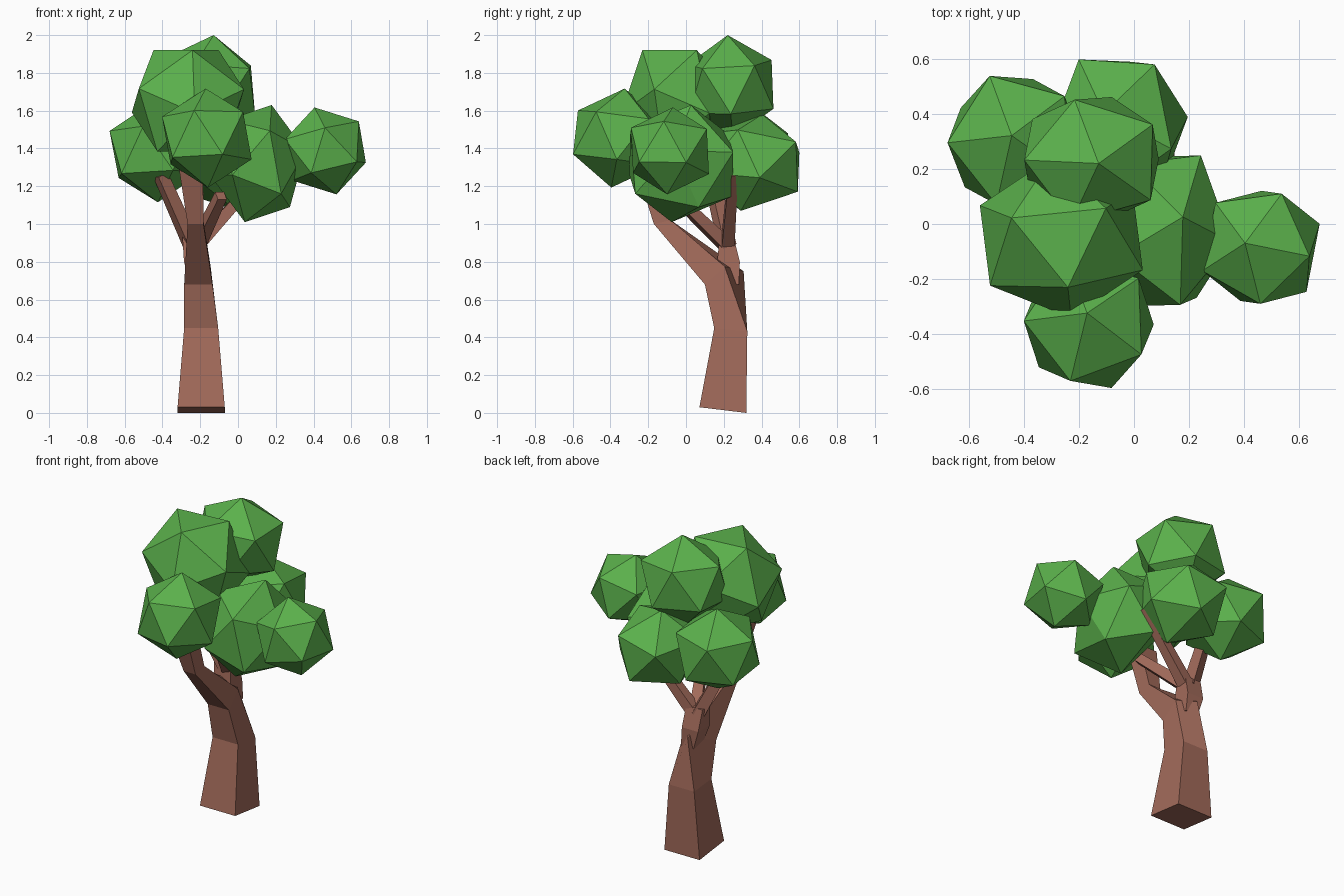
import bpy
import bmesh
from mathutils import Vector, Matrix, Euler

cube = bpy.data.objects.get("Cube")
if cube:
    bpy.data.objects.remove(cube, do_unlink=True)


def make_material(name, rgb):
    mat = bpy.data.materials.new(name)
    mat.use_nodes = True
    color = (*rgb, 1.0)
    mat.diffuse_color = color
    mat.node_tree.nodes["Principled BSDF"].inputs["Base Color"].default_value = color
    return mat


bark = make_material("bark brown", (0.36, 0.145, 0.103))
leaf = make_material("leaf green", (0.105, 0.44, 0.072))


def finish(name, bm, mat):
    bmesh.ops.recalc_face_normals(bm, faces=bm.faces)
    mesh = bpy.data.meshes.new(name)
    bm.to_mesh(mesh)
    bm.free()
    mesh.materials.append(mat)
    obj = bpy.data.objects.new(name, mesh)
    bpy.context.collection.objects.link(obj)
    return obj


def ring(centre, w, d, rot=Matrix.Identity(3)):
    """Rectangle of four corners: front right, front left, back left, back right."""
    corners = [(-w, -d), (w, -d), (w, d), (-w, d)]
    return [Vector(centre) + rot @ Vector((x, y, 0)) for x, y in corners]


def limb(name, rings):
    """Four-sided limb skinned through rings of four corners."""
    bm = bmesh.new()
    loops = [[bm.verts.new(co) for co in corners] for corners in rings]
    for low, high in zip(loops, loops[1:]):
        for i in range(4):
            j = (i + 1) % 4
            bm.faces.new((low[i], low[j], high[j], high[i]))
    bm.faces.new(loops[0][::-1])
    bm.faces.new(loops[-1])
    return finish(name, bm, bark)


def pitch(angle):
    return Euler((angle, 0, 0)).to_matrix()


def branch(name, start, end, w0, w1):
    aim = (Vector(end) - Vector(start)).to_track_quat('Z', 'Y').to_matrix()
    return limb(name, [ring(start, w0, w0, aim), ring(end, w1, w1, aim)])


def foliage(name, centre, half, pole, neighbour):
    """Icosahedron turned to a pole and a neighbouring corner, fitted to its half extents."""
    z = Vector(pole).normalized()
    x = Vector(neighbour)
    x = (x - z * x.dot(z)).normalized()
    turn = Matrix((x, z.cross(x), z)).transposed()
    bm = bmesh.new()
    bmesh.ops.create_icosphere(bm, subdivisions=1, radius=1, matrix=turn.to_4x4())
    reach = [max(abs(v.co[k]) for v in bm.verts) for k in range(3)]
    for v in bm.verts:
        v.co = [centre[k] + v.co[k] * half[k] / reach[k] for k in range(3)]
    return finish(name, bm, leaf)


# Leaning trunk, narrowed at the back of the fork, running on into the front bough
fork = [(-0.285, 0.1, 0.68), (-0.135, 0.1, 0.68), (-0.145, 0.205, 0.775), (-0.225, 0.305, 0.75)]
limb("trunk", [
    ring((-0.195, 0.195, 0.015), 0.125, 0.125, pitch(-0.12)),
    ring((-0.195, 0.237, 0.44), 0.09, 0.088, pitch(-0.1)),
    fork,
    ring((-0.225, -0.125, 1.01), 0.042, 0.046, pitch(0.22)),
    ring((-0.25, -0.22, 1.32), 0.065, 0.05, pitch(0.2)),
])

# Rear stub and the branches that fan out of it
limb("rear_stub", [
    ring((-0.205, 0.235, 0.68), 0.045, 0.045),
    ring((-0.228, 0.225, 0.8), 0.058, 0.06),
    ring((-0.236, 0.215, 0.93), 0.058, 0.037),
])
branch("left_branch", (-0.22, 0.22, 0.88), (0.13, 0.25, 1.27), 0.034, 0.024)
branch("right_branch", (-0.24, 0.22, 0.88), (-0.41, 0.13, 1.26), 0.036, 0.03)
branch("front_branch", (-0.22, 0.22, 0.88), (-0.09, -0.06, 1.15), 0.034, 0.026)

# Leaf clumps
foliage("left_clump", (0.463, -0.085, 1.387), (0.214, 0.206, 0.23),
        (-0.058, 0.015, 0.23), (-0.212, -0.085, 0.056))
foliage("middle_clump", (0.107, -0.025, 1.32), (0.25, 0.275, 0.31),
        (0.09, 0.05, 0.31), (0.185, 0.277, 0.1))
foliage("front_clump", (-0.165, -0.36, 1.455), (0.237, 0.238, 0.262),
        (-0.006, 0.035, 0.262), (0.19, -0.112, 0.14))
foliage("upper_right_clump", (-0.265, -0.05, 1.652), (0.297, 0.292, 0.27),
        (0.165, 0.12, 0.265), (-0.183, 0.08, 0.265))
foliage("top_clump", (-0.155, 0.235, 1.727), (0.245, 0.228, 0.273),
        (0.025, -0.015, 0.275), (0.21, 0.135, 0.085))
foliage("back_right_clump", (-0.435, 0.3, 1.382), (0.245, 0.24, 0.267),
        (-0.01, 0.02, 0.245), (-0.245, 0, 0.155))
foliage("back_clump", (-0.058, 0.347, 1.325), (0.254, 0.253, 0.255),
        (-0.05, 0.048, 0.25), (-0.14, 0.21, 0.1))
